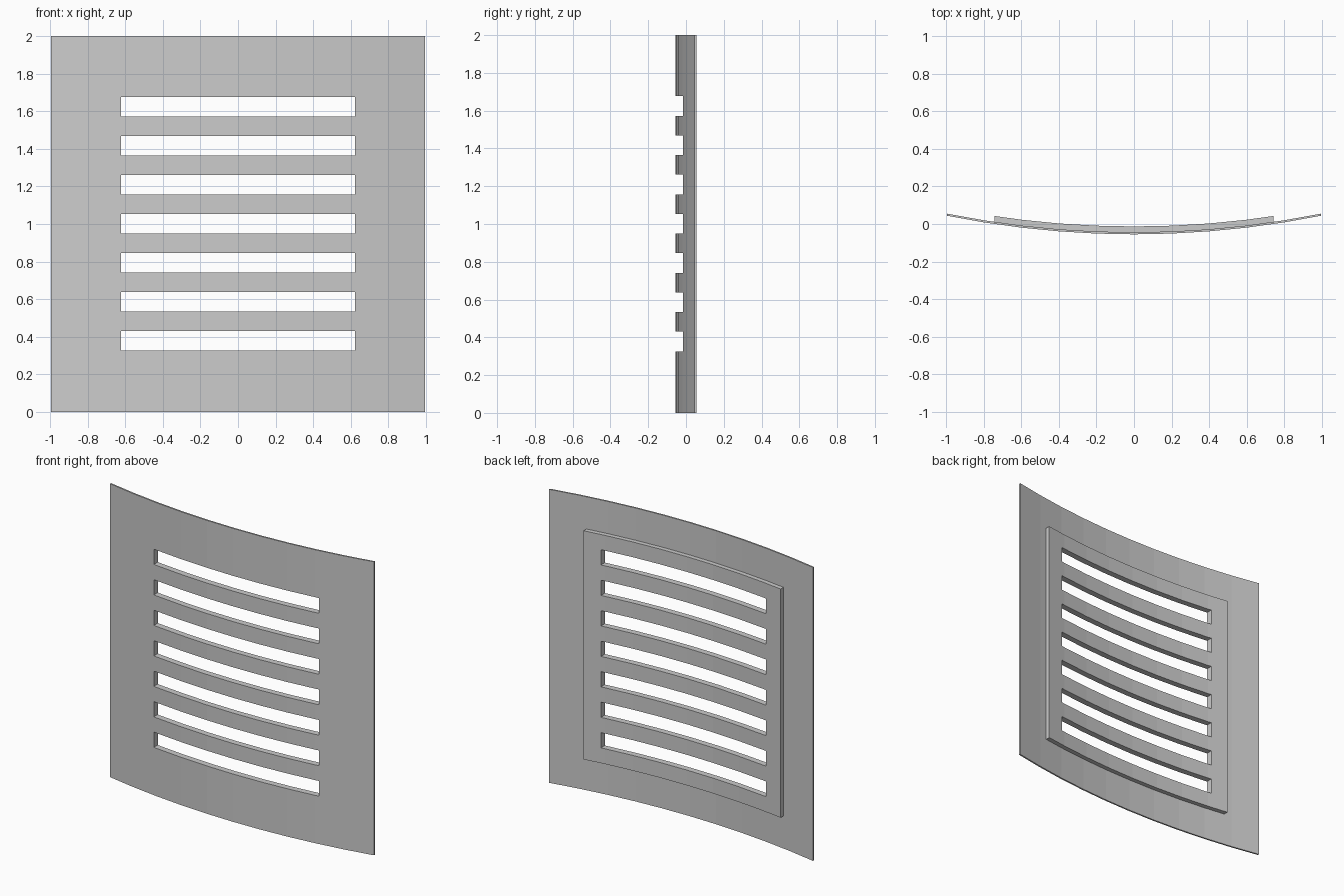
import bpy, bmesh, math

if "Cube" in bpy.data.objects:
    bpy.data.objects.remove(bpy.data.objects["Cube"])

W, SLOT_X, PLATE_X = 0.995, 0.623, 0.743
SAG, SEGS = 0.099, 10
R = (W * W + SAG * SAG) / (2 * SAG)
DEPTH = [0.0, 0.011, 0.042]          # front skin, sheet back, raised plate back
PITCH, Z0 = 0.1039, 0.326            # slot and bar height, lowest slot

# Grid lines across the panel: facet breaks plus slot and plate ends
breaks = [-W + 2 * W * i / SEGS for i in range(SEGS + 1)]
xs = sorted(breaks + [s * v for s in (-1, 1) for v in (SLOT_X, PLATE_X)])
zs = [0.0] + [Z0 + PITCH * k for k in range(-1, 15)] + [2.0]


def front_y(x):
    # faceted arc of the front skin
    arc = lambda v: -0.055 + R - math.sqrt(R * R - v * v)
    i = min(max(int((x + W) / (2 * W) * SEGS), 0), SEGS - 1)
    a, b = breaks[i], breaks[i + 1]
    t = (x - a) / (b - a)
    return arc(a) * (1 - t) + arc(b) * t


def solid(i, k, j):
    # is the cell (column, layer, row) filled?
    if not (0 <= i < len(xs) - 1 and 0 <= k < 2 and 0 <= j < len(zs) - 1):
        return False
    x = abs(xs[i] + xs[i + 1]) / 2
    if x < SLOT_X and 2 <= j <= 14 and j % 2 == 0:
        return False
    return k == 0 or (x < PLATE_X and 1 <= j <= 15)


bm = bmesh.new()
cache = {}


def vert(key):
    if key not in cache:
        i, k, j = key
        cache[key] = bm.verts.new((xs[i], front_y(xs[i]) + DEPTH[k], zs[j]))
    return cache[key]


# Outer faces of the slotted sheet with its raised back plate
for i in range(len(xs) - 1):
    for k in range(2):
        for j in range(len(zs) - 1):
            if not solid(i, k, j):
                continue
            for axis in range(3):
                for side in (0, 1):
                    n = [i, k, j]
                    n[axis] += 2 * side - 1
                    if solid(*n):
                        continue
                    u, v = (axis + 1) % 3, (axis + 2) % 3
                    quad = []
                    for du, dv in ((0, 0), (1, 0), (1, 1), (0, 1)):
                        c = [i, k, j]
                        c[axis] += side
                        c[u] += du
                        c[v] += dv
                        quad.append(vert(tuple(c)))
                    bm.faces.new(quad if side else quad[::-1])

bmesh.ops.recalc_face_normals(bm, faces=bm.faces)
mesh = bpy.data.meshes.new("vent_panel")
bm.to_mesh(mesh)
bm.free()
bpy.context.collection.objects.link(bpy.data.objects.new("vent_panel", mesh))
